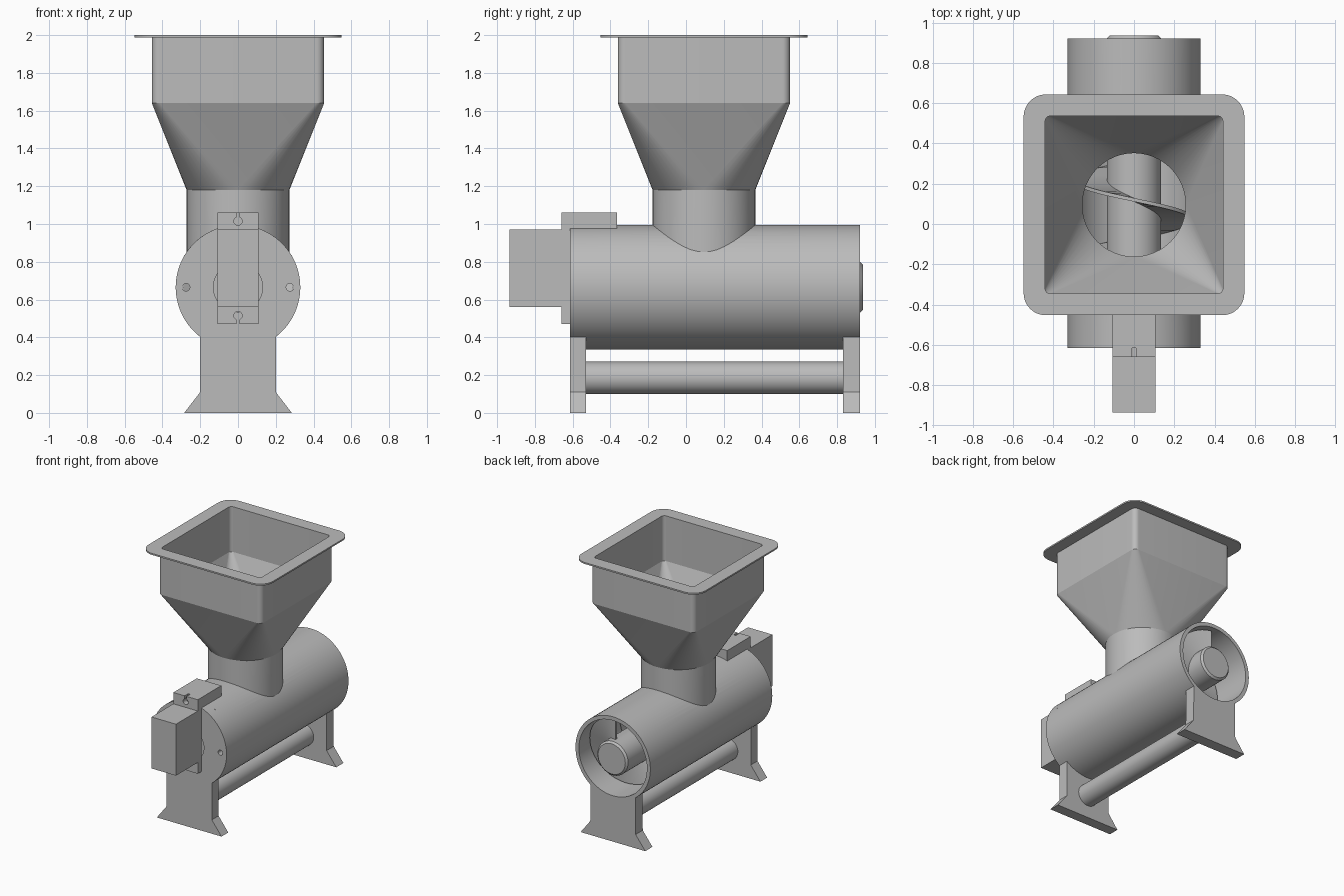
import bpy
import bmesh
from math import sin, cos, pi, sqrt, asin
from mathutils import Matrix, Vector

if "Cube" in bpy.data.objects:
    bpy.data.objects.remove(bpy.data.objects["Cube"], do_unlink=True)

GREY = (0.5, 0.5, 0.5, 1)
grey = bpy.data.materials.new("plain grey")
grey.use_nodes = True
grey.diffuse_color = GREY
grey.node_tree.nodes["Principled BSDF"].inputs["Base Color"].default_value = GREY

AXIS_Z, TUBE_R, BORE_R = 0.665, 0.33, 0.30
FRONT, BACK, PLATE = -0.615, 0.92, 0.085
HOPPER_Y = 0.095


def finish(name, bm, angle=20):
    """Turn a bmesh into a shaded, coloured object."""
    bmesh.ops.remove_doubles(bm, verts=bm.verts, dist=1e-5)
    bmesh.ops.recalc_face_normals(bm, faces=bm.faces)
    mesh = bpy.data.meshes.new(name)
    bm.to_mesh(mesh)
    bm.free()
    mesh.materials.append(grey)
    obj = bpy.data.objects.new(name, mesh)
    bpy.context.collection.objects.link(obj)
    smooth(obj, angle)
    return obj


def smooth(obj, angle=20):
    bpy.ops.object.select_all(action='DESELECT')
    obj.select_set(True)
    bpy.context.view_layer.objects.active = obj
    bpy.ops.object.shade_smooth_by_angle(angle=angle * pi / 180)


def loft(rings, closed=False):
    """Bridge equal rings; either join last to first or cap both ends."""
    bm = bmesh.new()
    rows = [[bm.verts.new(p) for p in ring] for ring in rings]
    n = len(rows[0])
    pairs = list(zip(rows, rows[1:])) + ([(rows[-1], rows[0])] if closed else [])
    for a, b in pairs:
        for i in range(n):
            j = (i + 1) % n
            bm.faces.new((a[i], a[j], b[j], b[i]))
    if not closed:
        bm.faces.new(rows[0])
        bm.faces.new(rows[-1])
    return bm


def lathe(name, profile, z=AXIS_Z, x=0, closed=False, sides=72):
    """Revolve (radius, y) points around an axis along y."""
    rings = [[(x + r * sin(2 * pi * i / sides), y, z + r * cos(2 * pi * i / sides))
              for i in range(sides)] for r, y in profile]
    return finish(name, loft(rings, closed))


def box(name, x, y0, y1, z0, z1):
    bm = bmesh.new()
    size = Matrix.Diagonal((2 * x, y1 - y0, z1 - z0, 1))
    centre = Matrix.Translation(Vector((0, (y0 + y1) / 2, (z0 + z1) / 2)))
    bmesh.ops.create_cube(bm, size=1, matrix=centre @ size)
    return finish(name, bm)


def cut(obj, *cutters):
    for cutter in cutters:
        cutter.hide_render = True
        mod = obj.modifiers.new("cut", 'BOOLEAN')
        mod.operation = 'DIFFERENCE'
        mod.solver = 'EXACT'
        mod.object = cutter
        bpy.context.view_layer.objects.active = obj
        bpy.ops.object.modifier_apply(modifier=mod.name)
        bpy.data.objects.remove(cutter, do_unlink=True)
    smooth(obj)


def extrude_y(name, outline, y0, y1):
    return finish(name, loft([[(x, y, z) for x, z in outline] for y in (y0, y1)]))


# Barrel with an open back and a round inlet on top
barrel = lathe("barrel", [(TUBE_R, FRONT + PLATE), (TUBE_R, BACK),
                          (BORE_R, BACK), (BORE_R, FRONT + PLATE)], closed=True)
bm = bmesh.new()
bmesh.ops.create_cone(bm, cap_ends=True, segments=64, radius1=0.262, radius2=0.262,
                      depth=0.5, matrix=Matrix.Translation((0, HOPPER_Y, 0.95)))
cut(barrel, finish("inlet_cutter", bm))

# Front plate: disc and flared foot in one outline
FOOT = [(-0.2, 0.11), (-0.285, 0), (0.285, 0), (0.2, 0.11)]
half = asin(0.2 / TUBE_R)


def arc(a0, a1, r, n):
    """Points around the barrel axis, angle measured from straight down."""
    return [(r * sin(a0 + (a1 - a0) * i / n), AXIS_Z - r * cos(a0 + (a1 - a0) * i / n))
            for i in range(n + 1)]


front_plate = extrude_y("front_plate", FOOT + arc(half, 2 * pi - half, TUBE_R, 60),
                        FRONT, FRONT + PLATE)
cut(front_plate, lathe("shaft_cutter", [(0.13, -0.8), (0.13, -0.4)]),
    *[lathe("screw_cutter", [(0.02, -0.8), (0.02, -0.4)], x=s * 0.275, sides=24)
      for s in (-1, 1)])

# Back foot hugging the barrel
extrude_y("back_foot", FOOT + arc(half, -half, TUBE_R - 0.005, 16), BACK - PLATE - 0.005, BACK)

# Tie rod between the feet
lathe("tie_rod", [(0.086, FRONT + PLATE), (0.086, BACK - PLATE)], z=0.185, sides=48)

# Motor body, slotted flange and top bracket
box("motor_body", 0.108, -0.935, -0.655, 0.56, 0.97)
flange = box("motor_flange", 0.108, -0.66, FRONT, 0.47, 1.06)
for hole_z, z0, z1 in ((1.015, 1.015, 1.1), (0.515, 0.44, 0.515)):
    cut(flange, lathe("hole_cutter", [(0.022, -0.7), (0.022, -0.58)], z=hole_z, sides=24),
        box("slot_cutter", 0.009, -0.7, -0.58, z0, z1))
box("motor_bracket", 0.108, FRONT, -0.365, 0.975, 1.06)

# Auger shaft with chamfered end
lathe("auger_shaft", [(0.135, -0.52), (0.135, 0.922), (0.12, 0.936)])

# Auger blade: rectangular section swept along a helix
PITCH, TURNS, STEPS, END = 0.38, 3.6, 48, 0.88
blade = []
for i in range(int(TURNS * STEPS) + 1):
    t = 2 * pi * i / STEPS
    y = END - PITCH * i / STEPS
    blade.append([(r * sin(t), y + d, AXIS_Z + r * cos(t))
                  for r, d in ((0.13, -0.009), (0.29, -0.009), (0.29, 0.009), (0.13, 0.009))])
finish("auger_blade", loft(blade), 30)


# Hopper: round neck lofted to a square bin with a flat rim
def ring(size, radius, z=None):
    points = []
    for q in range(4):
        for i in range(13):
            a = pi / 2 * (q + i / 12)
            cx, cy = [(1, 1), (-1, 1), (-1, -1), (1, -1)][q]
            x = cx * (size - radius) + radius * cos(a)
            y = cy * (size - radius) + radius * sin(a)
            h = z if z is not None else AXIS_Z + sqrt(0.315 ** 2 - x * x)
            points.append((x, y + HOPPER_Y, h))
    return points


NECK, BIN, WALL = 0.272, 0.456, 0.015
hopper = [ring(NECK, NECK), ring(NECK, NECK, 1.18), ring(BIN, 0.04, 1.64),
          ring(BIN, 0.04, 1.988), ring(0.548, 0.11, 1.988), ring(0.548, 0.11, 2),
          ring(BIN - WALL, 0.025, 2), ring(BIN - WALL, 0.025, 1.64),
          ring(NECK - WALL, NECK - WALL, 1.18), ring(NECK - WALL, NECK - WALL)]
finish("hopper", loft(hopper, closed=True))
